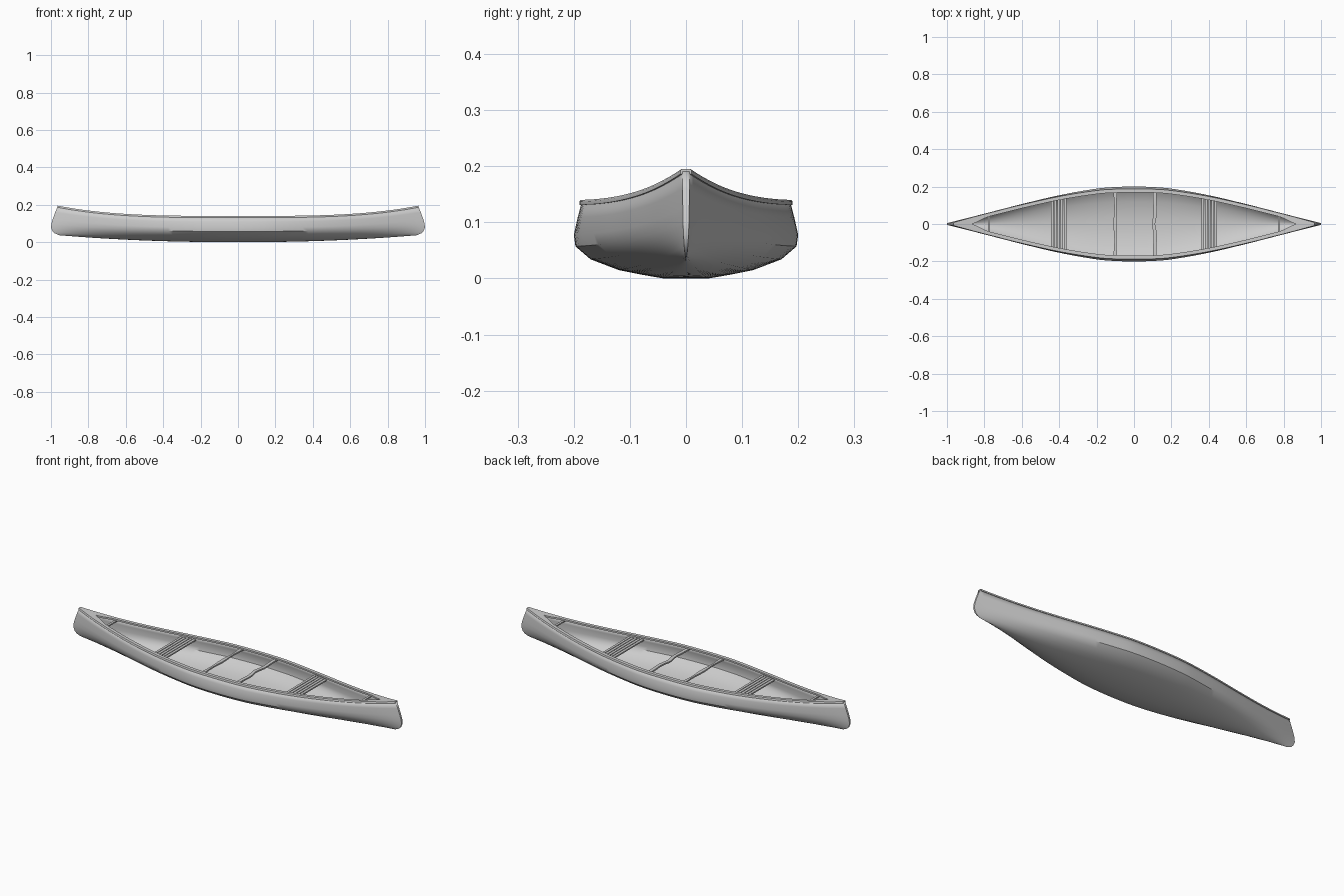
import bpy, bmesh, math

if "Cube" in bpy.data.objects:
    bpy.data.objects.remove(bpy.data.objects["Cube"])

WIDTH = [(0, .2), (.1, .198), (.2, .190), (.4, .156), (.6, .110), (.8, .059), (.9, .033), (1, .006)]
# (side fraction, height fraction) of the section from keel to sheer
MID = [(0, 0), (.2, .0), (.4, .05), (.6, .11), (.85, .25), (.985, .42), (1, .57), (.965, .8), (.93, 1)]
END = [(0, 0), (.2, .02), (.4, .07), (.55, .14), (.75, .27), (.9, .42), (.96, .58), (1, .8), (1, 1)]
# stem profile: reach of the hull end at each height fraction
STEM = [(0, .955), (.04, .972), (.12, .990), (.3, 1.0), (.55, .991), (.8, .977), (1, .964)]


def interp(table, t):
    """Smooth cubic interpolation through a small table."""
    n = len(table)
    i = 0
    while i < n - 2 and t > table[i + 1][0]:
        i += 1

    def slope(k):
        if k == 0 and table is WIDTH:
            return 0
        a, b = table[max(k - 1, 0)], table[min(k + 1, n - 1)]
        return (b[1] - a[1]) / (b[0] - a[0])
    (x0, y0), (x1, y1) = table[i], table[i + 1]
    h = x1 - x0
    u = (t - x0) / h
    return ((2*u**3 - 3*u*u + 1) * y0 + (u**3 - 2*u*u + u) * h * slope(i)
            + (3*u*u - 2*u**3) * y1 + (u**3 - u*u) * h * slope(i + 1))


def width(s):
    return interp(WIDTH, min(abs(s), 1))


def sheer(s):
    return .14 + .055 * abs(s) ** 3.4


def keel(s):
    return .037 * abs(s) ** 2.2


def rail_y(s):
    return width(s) * (.93 + .07 * abs(s) ** 1.5) + .004


def finish(name, bm, angle=35):
    bmesh.ops.recalc_face_normals(bm, faces=bm.faces)
    me = bpy.data.meshes.new(name)
    bm.to_mesh(me)
    bm.free()
    ob = bpy.data.objects.new(name, me)
    bpy.context.collection.objects.link(ob)
    bpy.ops.object.select_all(action='DESELECT')
    ob.select_set(True)
    bpy.context.view_layer.objects.active = ob
    bpy.ops.object.shade_smooth_by_angle(angle=math.radians(angle))
    return ob


def loft(bm, rings, closed):
    rows = [[bm.verts.new(p) for p in r] for r in rings]
    n = len(rows[0])
    for a, b in zip(rows, rows[1:]):
        for i in range(n if closed else n - 1):
            j = (i + 1) % n
            bm.faces.new((a[i], a[j], b[j], b[i]))
    if closed:
        bm.faces.new(rows[0])
        bm.faces.new(rows[-1])
    return rows


STATIONS = [i / 40 for i in range(-40, 41)]

# Hull shell
bm = bmesh.new()
rings = []
for s in STATIONS:
    t = abs(s) ** 1.5
    half = []
    for (ya, fa), (yb, fb) in zip(MID, END):
        y, f = ya + (yb - ya) * t, fa + (fb - fa) * t
        z = keel(s) + f * (sheer(s) - .004 - keel(s))
        half.append((s * interp(STEM, f), y * width(s), z))
    rings.append([(x, -y, z) for x, y, z in reversed(half[1:])] + half)
rows = loft(bm, rings, False)
for r in (rows[0], rows[-1]):
    n = len(r)
    for i in range(n // 2 - 1):
        bm.faces.new((r[i], r[i + 1], r[n - 2 - i], r[n - 1 - i]))
    bm.faces.new((r[n // 2 - 1], r[n // 2], r[n // 2 + 1]))
hull = finish("hull", bm)
mod = hull.modifiers.new("thickness", 'SOLIDIFY')
mod.thickness = .005
mod.offset = -1

# Gunwales, widening into the end decks
for side, name in ((1, "gunwale_back"), (-1, "gunwale_front")):
    bm = bmesh.new()
    rings = []
    for s in STATIONS:
        x, yo, z = s * .964, rail_y(s), sheer(s)
        yi = max(0, min(yo - .021, (.86 - abs(x)) * .5))
        rings.append([(x, side * y, h) for y, h in
                      ((yi, z), (yo - .002, z), (yo, z - .003), (yo, z - .009), (yi, z - .009))])
    loft(bm, rings, True)
    finish(name, bm)


def crossbar(name, x, half, z, wide, thick, bend=lambda v: 0, swell=lambda v: 1):
    """Bar across the boat with optional bend and width change."""
    bm = bmesh.new()
    rings = []
    for i in range(-16, 17):
        v = i / 16
        c, w = x + bend(v), wide / 2 * swell(v)
        rings.append([(c - w, v * half, z - thick), (c + w, v * half, z - thick),
                      (c + w, v * half, z), (c - w, v * half, z)])
    loft(bm, rings, True)
    return finish(name, bm)


# Thwart and carrying yoke
crossbar("thwart", -.10, .180, .132, .015, .008,
         swell=lambda v: 1 + .3 * math.cos(v * 2 * math.pi))
crossbar("yoke", .11, .180, .132, .018, .008,
         bend=lambda v: -.006 * math.exp(-(v / .15) ** 2) + .004 * math.exp(-((abs(v) - .4) / .2) ** 2))

for sx, end in ((-1, "left"), (1, "right")):
    # Slatted seats
    for i in range(5):
        x = .368 + i * .0175
        crossbar(f"seat_slat_{end}_{i + 1}", sx * x, rail_y(x) - .008, .122, .0135, .007)
    # Carry handles
    crossbar(f"carry_handle_{end}", sx * .775, rail_y(.80) - .012, sheer(.8) - .008, .012, .007)
